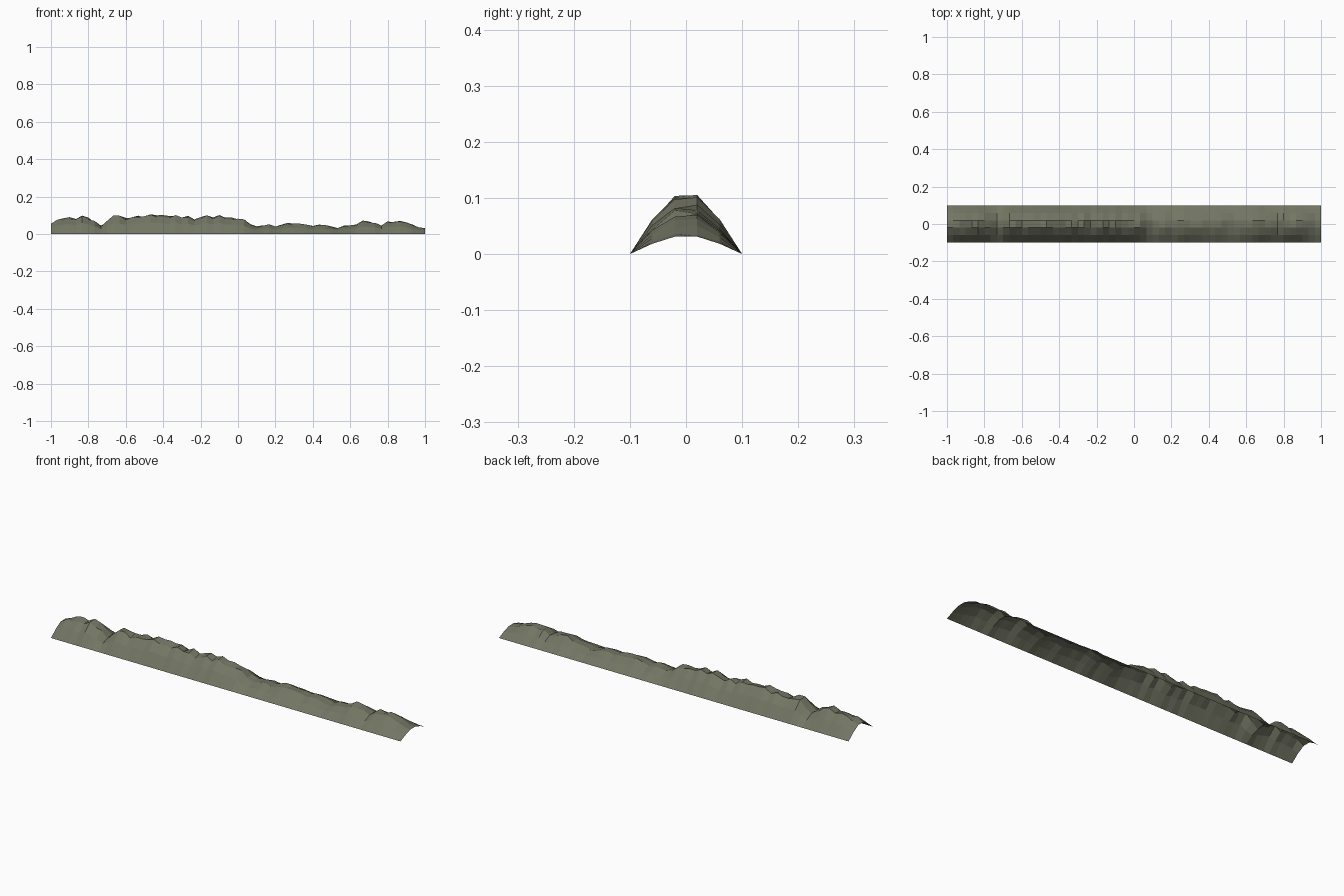
import bpy, bmesh, math, random

if "Cube" in bpy.data.objects:
    bpy.data.objects.remove(bpy.data.objects["Cube"])

random.seed(4)

# Crest heights (thousandths of a unit) at equal steps along x
CREST = [55, 76, 84, 90, 80, 98, 88, 70, 45, 70, 98, 98, 86, 90, 98, 95,
         105, 100, 101, 96, 101, 88, 97, 78, 90, 100, 89, 101, 87, 88, 82,
         78, 52, 41, 46, 52, 40, 50, 60, 55, 55, 50, 43, 50, 48, 40, 32,
         45, 46, 51, 72, 67, 60, 45, 68, 65, 70, 62, 50, 36, 31]
ROWS = 5          # strips across the ridge
WIDTH = 0.2

stone = bpy.data.materials.new("mossy grey")
stone.diffuse_color = (0.17, 0.178, 0.125, 1)
stone.use_nodes = True
stone.node_tree.nodes["Principled BSDF"].inputs["Base Color"].default_value = stone.diffuse_color

# Ridge: open arched sheet, rounded in cross-section with an uneven crest
bm = bmesh.new()
n = len(CREST) - 1
grid = []
for i, h in enumerate(CREST):
    x = -1 + 2 * i / n
    low_row = random.choice((2, 3))
    dip = random.uniform(0.86, 1.0) if 0 < i < n else 1
    column = []
    for j in range(ROWS + 1):
        z = h / 1000 * math.sin(math.pi * j / ROWS)
        if j in (2, 3):
            z = h / 1000 * (dip if j == low_row else 1)
        elif 0 < j < ROWS and 0 < i < n:
            z *= random.uniform(0.94, 1.05)
        column.append(bm.verts.new((x, -WIDTH / 2 + WIDTH * j / ROWS, max(z, 0))))
    grid.append(column)
for a, b in zip(grid, grid[1:]):
    for j in range(ROWS):
        bm.faces.new((a[j], b[j], b[j + 1], a[j + 1]))

mesh = bpy.data.meshes.new("rock_ridge")
bm.to_mesh(mesh)
bm.free()
mesh.materials.append(stone)
ridge = bpy.data.objects.new("rock_ridge", mesh)
bpy.context.collection.objects.link(ridge)
